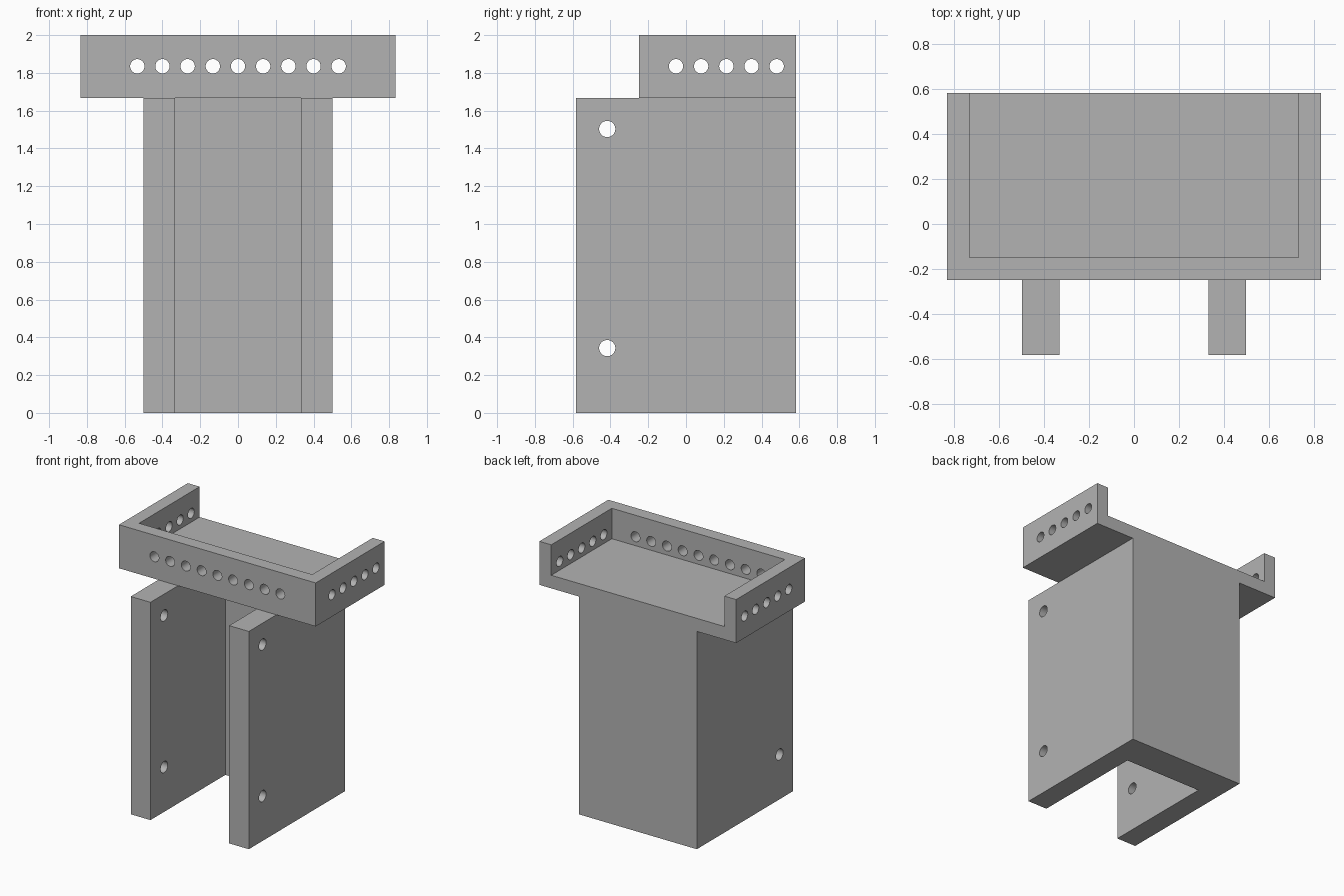
import bpy, bmesh
from mathutils import Matrix, Vector

if "Cube" in bpy.data.objects:
    bpy.data.objects.remove(bpy.data.objects["Cube"], do_unlink=True)

grey = bpy.data.materials.new("plain grey")
grey.use_nodes = True
grey.diffuse_color = (0.45, 0.45, 0.45, 1)
grey.node_tree.nodes["Principled BSDF"].inputs["Base Color"].default_value = grey.diffuse_color

BACK = 0.583      # shared rear plane
SEAM = 1.667      # column top, tray underside
FLOOR = 1.767     # tray floor


def add_object(name, bm):
    bmesh.ops.recalc_face_normals(bm, faces=bm.faces[:])
    mesh = bpy.data.meshes.new(name)
    bm.to_mesh(mesh)
    bm.free()
    mesh.materials.append(grey)
    obj = bpy.data.objects.new(name, mesh)
    bpy.context.collection.objects.link(obj)
    return obj


def u_channel(name, half, front, wall, inner_y, z0, z1):
    """Extrude a mirrored U outline; front / inner_y decide which way it opens."""
    inner = half - wall
    right = [(half, front), (half, BACK), (inner, BACK), (inner, inner_y)]
    if inner_y > 0:  # opens to the front
        right = [(half, BACK), (half, front), (inner, front), (inner, inner_y)]
    outline = right + [(-x, y) for x, y in reversed(right)]
    bm = bmesh.new()
    face = bm.faces.new([bm.verts.new((x, y, z0)) for x, y in outline])
    top = bmesh.ops.extrude_face_region(bm, geom=[face])["geom"]
    bmesh.ops.translate(bm, vec=(0, 0, z1 - z0),
                        verts=[v for v in top if isinstance(v, bmesh.types.BMVert)])
    return add_object(name, bm)


def add_box(bm, lo, hi):
    lo, hi = Vector(lo), Vector(hi)
    bmesh.ops.create_cube(bm, size=1, matrix=Matrix.Translation((lo + hi) / 2)
                          @ Matrix.Diagonal((*(hi - lo), 1)))


def add_rod(bm, centre, axis, radius, length):
    turn = Matrix.Rotation(1.5707963, 4, "Y" if axis == "X" else "X")
    bmesh.ops.create_cone(bm, cap_ends=True, segments=32, radius1=radius, radius2=radius,
                          depth=length, matrix=Matrix.Translation(centre) @ turn)


def combine(obj, bm, operation):
    """Apply a boolean with the given temporary mesh."""
    tool = add_object("tool", bm)
    tool.hide_render = True
    mod = obj.modifiers.new("boolean", "BOOLEAN")
    mod.object, mod.operation, mod.solver = tool, operation, "EXACT"
    graph = bpy.context.evaluated_depsgraph_get()
    result = bpy.data.meshes.new_from_object(obj.evaluated_get(graph))
    obj.modifiers.clear()
    obj.data = result
    bpy.data.objects.remove(tool, do_unlink=True)


# Column: two side plates joined by a thick back
column = u_channel("column", 0.5, -BACK, 0.167, 0.323, 0, SEAM)
holes = bmesh.new()
for z in (0.343, 1.503):
    add_rod(holes, (0, -0.417, z), "X", 0.043, 1.4)
combine(column, holes, "DIFFERENCE")

# Tray: floor with three walls, open at the back
tray = u_channel("tray", 0.833, -0.25, 0.1, -0.15, SEAM, 2)
floor = bmesh.new()
add_box(floor, (-0.78, -0.2, SEAM), (0.78, BACK, FLOOR))
combine(tray, floor, "UNION")

# Rows of holes through the tray walls
holes = bmesh.new()
for i in range(9):
    add_rod(holes, ((i - 4) * 0.1333, -0.2, 1.835), "Y", 0.038, 0.16)
for i in range(5):
    add_rod(holes, (0, -0.053 + i * 0.1333, 1.835), "X", 0.038, 1.9)
combine(tray, holes, "DIFFERENCE")

# Smooth hole walls, crisp edges
bpy.ops.object.select_all(action="DESELECT")
for obj in (column, tray):
    obj.select_set(True)
    bpy.context.view_layer.objects.active = obj
bpy.ops.object.shade_smooth_by_angle(angle=0.5)
